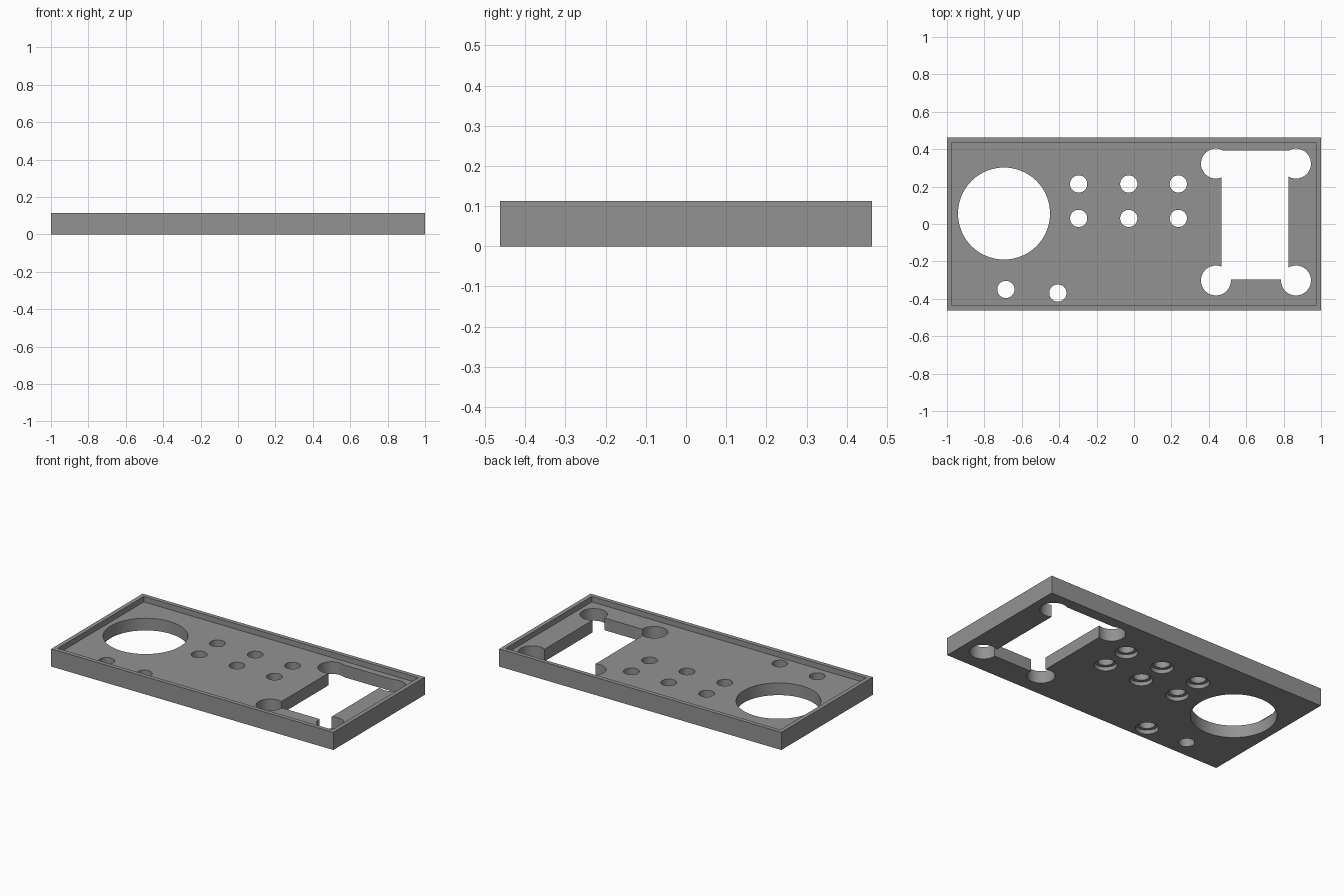
import bpy

if "Cube" in bpy.data.objects:
    bpy.data.objects.remove(bpy.data.objects["Cube"])

W, D, H = 2.0, 0.926, 0.113      # outer size
RIM, FLOOR = 0.027, 0.078        # rim width, floor thickness

grey = bpy.data.materials.new("plain grey")
grey.diffuse_color = (0.29, 0.29, 0.29, 1)
grey.use_nodes = True
grey.node_tree.nodes["Principled BSDF"].inputs["Base Color"].default_value = grey.diffuse_color


def box(name, x0, x1, y0, y1, z0, z1):
    bpy.ops.mesh.primitive_cube_add(
        size=1, location=((x0 + x1) / 2, (y0 + y1) / 2, (z0 + z1) / 2))
    ob = bpy.context.object
    ob.name = name
    ob.scale = (x1 - x0, y1 - y0, z1 - z0)
    bpy.ops.object.transform_apply(location=True, rotation=True, scale=True)
    ob.data.materials.append(grey)
    return ob


def cylinder(name, x, y, r, z0, z1, sides=48):
    bpy.ops.mesh.primitive_cylinder_add(
        vertices=sides, radius=r, depth=z1 - z0, location=(x, y, (z0 + z1) / 2))
    ob = bpy.context.object
    ob.name = name
    ob.data.materials.append(grey)
    return ob


def cut(target, cutter):
    mod = target.modifiers.new("cut", 'BOOLEAN')
    mod.operation = 'DIFFERENCE'
    mod.solver = 'EXACT'
    mod.object = cutter
    bpy.context.view_layer.objects.active = target
    bpy.ops.object.modifier_apply(modifier=mod.name)
    bpy.data.objects.remove(cutter, do_unlink=True)


# Tray with a raised rim
panel = box("panel_tray", -W / 2, W / 2, -D / 2, D / 2, 0, H)
cut(panel, box("recess", -W / 2 + RIM, W / 2 - RIM,
               -D / 2 + RIM, D / 2 - RIM, FLOOR, H + 0.1))

# Large round opening
cut(panel, cylinder("round_opening", -0.695, 0.056, 0.246, -0.1, 0.2, 96))

# Rectangular window with round corner reliefs
cut(panel, box("window", 0.467, 0.825, -0.297, 0.393, -0.1, 0.2))
for x in (0.438, 0.866):
    for y in (-0.302, 0.323):
        cut(panel, cylinder("corner_relief", x, y, 0.08, -0.1, 0.2))

# Small holes, counterbored underneath
bored = [(x, y) for x in (-0.296, -0.028, 0.237) for y in (0.03, 0.214)]
bored.append((-0.407, -0.369))
for x, y in bored:
    cut(panel, cylinder("small_hole", x, y, 0.046, -0.1, 0.2))
    cut(panel, cylinder("counterbore", x, y, 0.066, -0.1, 0.025))

# Plain small hole
cut(panel, cylinder("plain_hole", -0.685, -0.35, 0.046, -0.1, 0.2))

# Smooth hole walls, crisp edges
bpy.ops.object.select_all(action='DESELECT')
panel.select_set(True)
bpy.context.view_layer.objects.active = panel
bpy.ops.object.shade_smooth_by_angle(angle=0.5)
